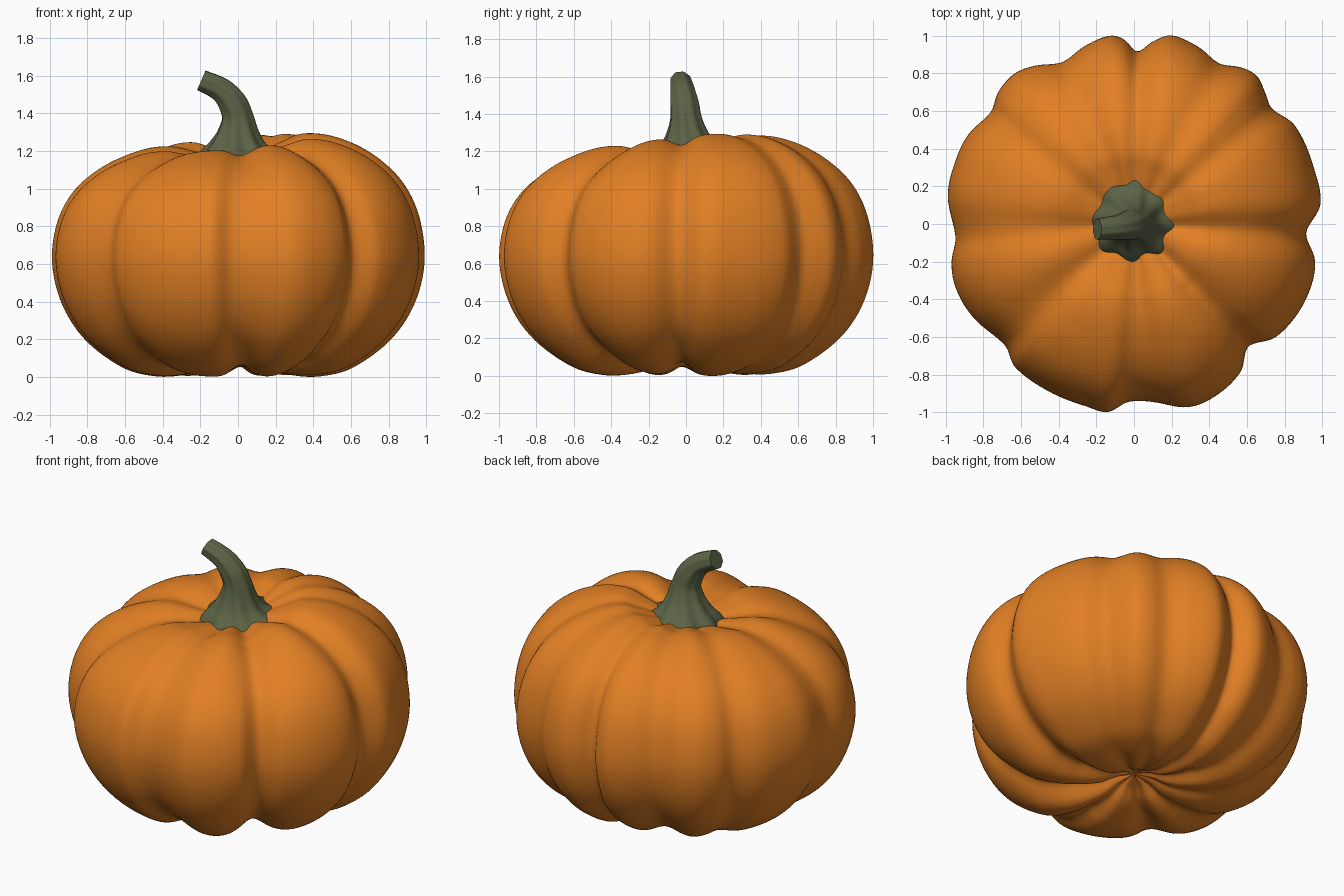
import bpy, bmesh, math
from mathutils import Vector

if "Cube" in bpy.data.objects:
    bpy.data.objects.remove(bpy.data.objects["Cube"])


def material(name, rgb):
    m = bpy.data.materials.new(name)
    m.diffuse_color = (*rgb, 1)
    m.use_nodes = True
    m.node_tree.nodes["Principled BSDF"].inputs["Base Color"].default_value = m.diffuse_color
    return m


def catmull(p0, p1, p2, p3, t):
    return tuple(0.5 * (2 * b + (c - a) * t + (2 * a - 5 * b + 4 * c - d) * t * t
                        + (3 * b - a - 3 * c + d) * t ** 3)
                 for a, b, c, d in zip(p0, p1, p2, p3))


def spline(pts, steps):
    out = []
    for i in range(len(pts) - 1):
        q = [pts[max(0, min(len(pts) - 1, i + k))] for k in (-1, 0, 1, 2)]
        out += [catmull(*q, s / steps) for s in range(steps)]
    return out + [tuple(pts[-1])]


def loft(name, rings, mat, angle):
    """Skin a list of closed rings and cap both ends with a centre point."""
    bm = bmesh.new()
    vs = [[bm.verts.new(p) for p in ring] for ring in rings]
    n = len(vs[0])
    for a, b in zip(vs, vs[1:]):
        for i in range(n):
            j = (i + 1) % n
            bm.faces.new((a[i], a[j], b[j], b[i]))
    for ring in (vs[0], vs[-1]):
        c = bm.verts.new(sum((v.co for v in ring), Vector()) / n)
        for i in range(n):
            bm.faces.new((ring[i], ring[(i + 1) % n], c))
    bmesh.ops.recalc_face_normals(bm, faces=bm.faces[:])
    me = bpy.data.meshes.new(name)
    bm.to_mesh(me)
    bm.free()
    me.materials.append(mat)
    ob = bpy.data.objects.new(name, me)
    bpy.context.collection.objects.link(ob)
    bpy.ops.object.select_all(action='DESELECT')
    ob.select_set(True)
    bpy.context.view_layer.objects.active = ob
    bpy.ops.object.shade_smooth_by_angle(angle=math.radians(angle))
    return ob


orange = material("pumpkin orange", (0.76, 0.215, 0.018))
green = material("stem green", (0.105, 0.125, 0.06))

# Irregular lobes: outline radius by angle (degrees) at the widest height
outline = [(-3, .915), (6, .995), (17, 1.0), (32, 1.0), (40, .955), (45, .985), (50, 1.02),
           (55, 1.01), (62, .965), (70, 1.0), (79, 1.02), (84, .975), (89, .915), (93, .98),
           (97, 1.007), (105, .982), (114, .94), (123, .996), (129, 1.02), (136, 1.004),
           (142, .965), (152, 1.0), (161, 1.005), (171, 1.0), (184, .95), (192, .99),
           (199, 1.005), (209, .99), (223, .94), (230, .987), (243, .997), (255, 1.0),
           (262, 1.008), (268, .945), (276, .95), (287, 1.015), (297, 1.006), (306, .966),
           (313, .89), (321, .96), (331, .99), (342, .996), (349, .977)]
wrapped = ([(a - 360, r) for a, r in outline[-2:]] + outline
           + [(a + 360, r) for a, r in outline[:3]])


def lobe_radius(deg):
    for i in range(1, len(wrapped) - 2):
        a, b = wrapped[i], wrapped[i + 1]
        if a[0] <= deg < b[0]:
            t = (deg - a[0]) / (b[0] - a[0])
            return catmull(wrapped[i - 1], a, b, wrapped[i + 2], t)[1]
    return 1.0


# Groove depth by angle, plus a softened version for the top and bottom
SEG = 300
depth = [1.0 - lobe_radius(-3 + 360 * i / SEG) for i in range(SEG)]
weights = [(k, math.exp(-(k / 6.5) ** 2)) for k in range(-15, 16)]
total = sum(w for _, w in weights)
soft = [sum(max(0, depth[(i + k) % SEG]) * w for k, w in weights) / total
        for i in range(SEG)]

# Body: lobe profile pushed inward along its normal in the grooves
profile = spline([(0, .13), (.1, .095), (.2, .04), (.33, .008), (.47, .006), (.63, .05),
                  (.82, .19), (.945, .38), (1.0, .61), (.972, .84), (.88, 1.02),
                  (.73, 1.15), (.55, 1.23), (.4, 1.25), (.27, 1.22), (.13, 1.18),
                  (0, 1.165)], 6)
rings = []
for k in range(1, len(profile) - 1):
    r, z = profile[k]
    tr = profile[k + 1][0] - profile[k - 1][0]
    tz = profile[k + 1][1] - profile[k - 1][1]
    l = math.hypot(tr, tz)
    nr, nz = tz / l, -tr / l
    fade = min(1, r / (.35 if z < .6 else .45))
    mix = min(1, abs(nz) if r > .4 else 1) ** 2
    high = max(0, min(1, (z - .6) / .6)) * min(1, r / .35)
    ring = []
    for i in range(SEG):
        a = math.radians(-3 + 360 * i / SEG)
        d = (depth[i] * (1 - mix) + soft[i] * mix * (1.4 if z < .6 else 1)) * fade
        rr = max(.005, r - nr * d)
        zz = z - nz * d + .05 * math.cos(a - math.radians(42)) * high
        ring.append(Vector((rr * math.cos(a), rr * math.sin(a), zz)))
    rings.append(ring)
low = min(p.z for ring in rings for p in ring)
for ring in rings:
    for p in ring:
        p.z -= low
loft("pumpkin_body", rings, orange, 80)

# Stem: ridged tube along a bent path (x, y, z, radius, ridge strength)
path = spline([(-.005, .02, 1.13, .235, .06), (-.005, .02, 1.185, .205, .07),
               (-.003, .015, 1.235, .15, .06), (0, .008, 1.30, .110, .045),
               (-.003, 0, 1.38, .084, .035), (-.03, -.008, 1.455, .077, .03),
               (-.09, -.018, 1.525, .065, .03), (-.195, -.028, 1.575, .056, .03)], 5)
rings = []
N = 80
for k, (x, y, z, r, amp) in enumerate(path):
    a, b = path[max(0, k - 1)], path[min(len(path) - 1, k + 1)]
    tangent = (Vector(b[:3]) - Vector(a[:3])).normalized()
    side = Vector((0, 1, 0))
    across = side.cross(tangent).normalized()
    twist = .03 * k
    ring = []
    for i in range(N):
        t = 2 * math.pi * i / N
        q = r * (1 + amp * math.cos(8 * t + twist * 4) + .3 * amp * math.cos(3 * t + 1))
        p = Vector((x, y, z)) + across * q * math.cos(t) + side * q * math.sin(t)
        # the flared foot follows the sloping top of the body
        p.z += max(0, 1 - k / 15) * .14 * (p.x * .7 + p.y * .8)
        ring.append(p)
    rings.append(ring)
loft("stem", rings, green, 50)
